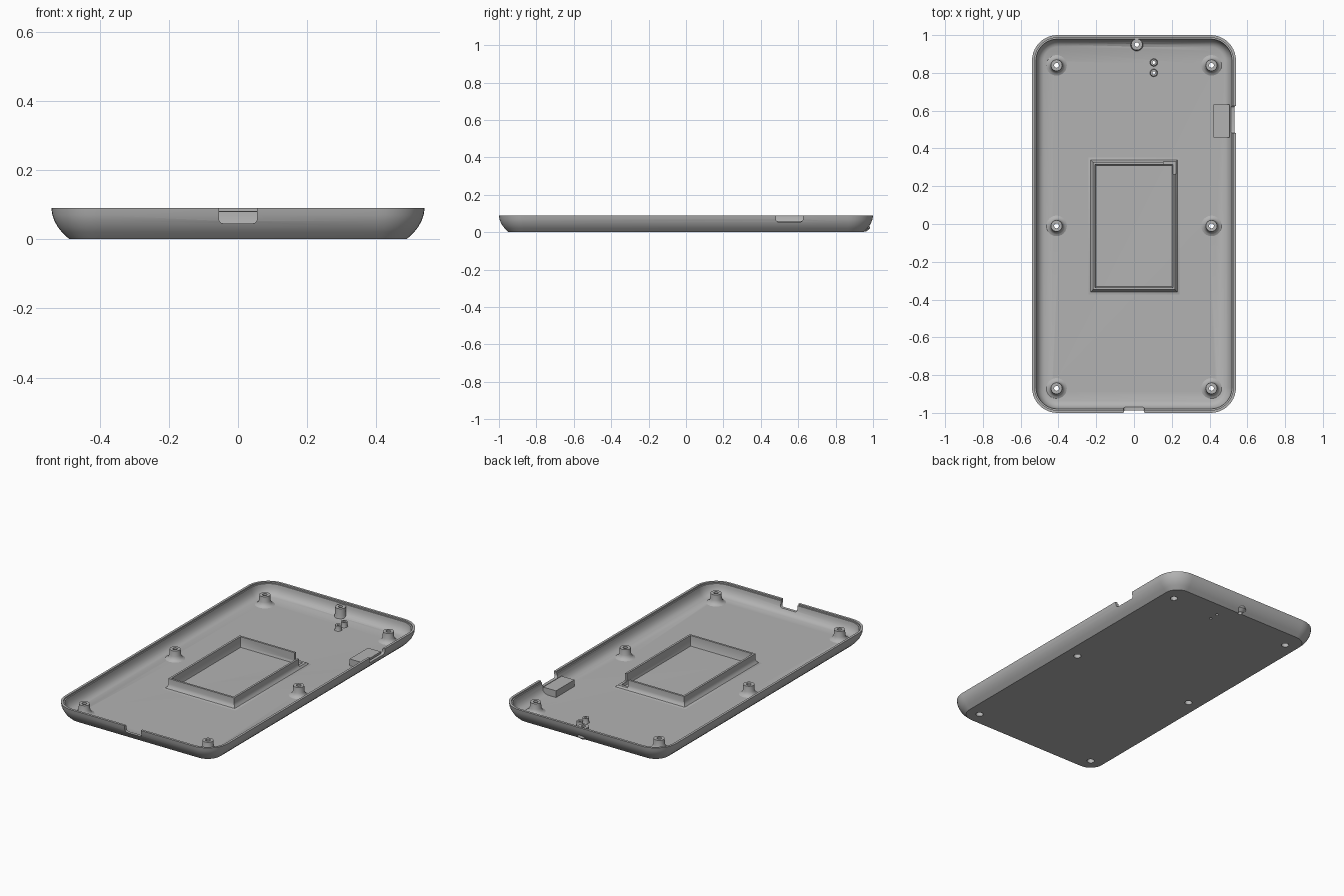
import bpy, bmesh
from math import sin, cos, pi, radians
from mathutils import Matrix

cube = bpy.data.objects.get("Cube")
if cube:
    bpy.data.objects.remove(cube, do_unlink=True)

grey = bpy.data.materials.new("light grey plastic")
grey.use_nodes = True
COLOUR = (0.45, 0.45, 0.45, 1)
grey.diffuse_color = COLOUR
grey.node_tree.nodes["Principled BSDF"].inputs["Base Color"].default_value = COLOUR

HX, HY, FLOOR = 0.54, 1.0, 0.02


def finish(bm, name, smooth=True):
    bmesh.ops.recalc_face_normals(bm, faces=bm.faces)
    mesh = bpy.data.meshes.new(name)
    bm.to_mesh(mesh)
    bm.free()
    mesh.materials.append(grey)
    ob = bpy.data.objects.new(name, mesh)
    bpy.context.collection.objects.link(ob)
    if smooth:
        shade(ob)
    return ob


def shade(ob):
    bpy.ops.object.select_all(action='DESELECT')
    ob.select_set(True)
    bpy.context.view_layer.objects.active = ob
    bpy.ops.object.shade_smooth_by_angle(angle=radians(32))


def bridge(bm, rings, closed=False):
    pairs = list(zip(rings, rings[1:])) + ([(rings[-1], rings[0])] if closed else [])
    for a, b in pairs:
        n = len(a)
        for i in range(n):
            bm.faces.new((a[i], a[(i + 1) % n], b[(i + 1) % n], b[i]))


def rounded_rect(hx, hy, r, steps=10):
    pts = []
    for k, (sx, sy) in enumerate(((1, 1), (-1, 1), (-1, -1), (1, -1))):
        for i in range(steps + 1):
            a = pi / 2 * (k + i / steps)
            pts.append((sx * (hx - r) + r * cos(a), sy * (hy - r) + r * sin(a)))
    return pts


def prism(name, outline, depth, matrix):
    bm = bmesh.new()
    rings = [[bm.verts.new((x, y, z)) for x, y in outline] for z in (-depth, depth)]
    bridge(bm, rings)
    for ring in rings:
        bm.faces.new(ring)
    bm.transform(matrix)
    return finish(bm, name, False)


def box(name, x0, x1, y0, y1, z0, z1):
    bm = bmesh.new()
    bmesh.ops.create_cube(bm, size=1, matrix=Matrix.Translation(
        ((x0 + x1) / 2, (y0 + y1) / 2, (z0 + z1) / 2))
        @ Matrix.Diagonal((x1 - x0, y1 - y0, z1 - z0, 1)))
    return finish(bm, name, False)


def cut(target, cutter):
    cutter.hide_render = True
    cutter.hide_viewport = True
    mod = target.modifiers.new(cutter.name, 'BOOLEAN')
    mod.operation, mod.solver, mod.object = 'DIFFERENCE', 'EXACT', cutter
    bpy.context.view_layer.objects.active = target
    bpy.ops.object.modifier_apply(modifier=mod.name)
    bpy.data.objects.remove(cutter, do_unlink=True)


def lathe(name, x, y, profile, n=24):
    bm = bmesh.new()
    rings = [[bm.verts.new((x + r * cos(2 * pi * i / n), y + r * sin(2 * pi * i / n), z))
              for i in range(n)] for r, z in profile]
    bridge(bm, rings, closed=True)
    return finish(bm, name)


# Tray shell: wall section as (inset, height), from the underside over the rim to the floor
section = [(0.052, 0), (0.031, 0.02), (0.019, 0.035), (0.009, 0.053), (0.003, 0.07),
           (0, 0.09), (0.014, 0.09), (0.014, 0.082), (0.021, 0.082), (0.023, 0.066),
           (0.028, 0.05), (0.036, 0.036), (0.047, 0.026), (0.062, FLOOR)]
bm = bmesh.new()
rings = [[bm.verts.new((x, y, z)) for x, y in rounded_rect(HX - d, HY - d, 0.135 - d)]
         for d, z in section]
bridge(bm, rings)
bm.faces.new(rings[0])
bm.faces.new(rings[-1])
shell = finish(bm, "tray_shell", False)

# Port openings in the front and right walls, with rounded lower corners
cut(shell, prism("front_port_cutter", rounded_rect(0.055, 0.04, 0.012, 4), 0.05,
                 Matrix.Translation((0, -1, 0.086)) @ Matrix.Rotation(pi / 2, 4, 'X')))
cut(shell, prism("side_port_cutter", rounded_rect(0.04, 0.072, 0.014, 4), 0.05,
                 Matrix.Translation((0.54, 0.553, 0.095)) @ Matrix.Rotation(pi / 2, 4, 'Y')))

# Screw posts: flared tubes with a wide recess opening underneath
post = [(0.021, 0.003), (0.057, FLOOR - 0.001), (0.045, 0.024), (0.037, 0.032), (0.032, 0.045),
        (0.030, 0.078), (0.013, 0.078), (0.013, 0.05), (0.021, 0.05)]
pin = [(0.008, 0.003), (0.021, FLOOR - 0.001), (0.018, 0.028), (0.018, 0.05), (0.008, 0.05)]
back_post = [(0.012, 0.003), (0.034, FLOOR), (0.031, 0.035), (0.030, 0.078), (0.012, 0.078)]
holes = []
for x, side in ((0.41, "left"), (-0.41, "right")):
    for y, where in ((0.84, "back"), (-0.01, "middle"), (-0.87, "front")):
        lathe(f"{where}_{side}_screw_post", x, y, post)
        holes.append((x, y, 0.021))
for i, y in enumerate((0.855, 0.80)):
    lathe(f"small_pin_{i + 1}", 0.105, y, pin, 16)
    holes.append((0.105, y, 0.008))
lathe("back_edge_post", 0.015, 0.95, back_post)
holes.append((0.015, 0.95, 0.012))
for x, y, r in holes:
    outline = [(r * cos(2 * pi * i / 24), r * sin(2 * pi * i / 24)) for i in range(24)]
    cut(shell, prism("hole_cutter", outline, 0.12, Matrix.Translation((x, y, 0))))
shade(shell)

# Battery frame: thin rectangular wall with a flared foot, one corner lowered
wall = [(0.024, FLOOR - 0.002), (0.024, FLOOR), (0.012, 0.024), (0.004, 0.034), (0, 0.048),
        (0, 0.08), (-0.012, 0.08), (-0.012, 0.03), (-0.018, FLOOR), (-0.018, FLOOR - 0.002)]
bm = bmesh.new()
rings = [[bm.verts.new((sx * (0.218 + d), -0.01 + sy * (0.338 + d), z))
          for sx, sy in ((1, 1), (-1, 1), (-1, -1), (1, -1))] for d, z in wall]
bridge(bm, rings, closed=True)
frame = finish(bm, "battery_frame", False)
cut(frame, box("frame_corner_cutter", 0.155, 0.3, 0.265, 0.4, 0.034, 0.1))
shade(frame)

# Raised block behind the side opening
box("port_support_block", 0.42, 0.505, 0.458, 0.632, FLOOR - 0.002, 0.06)
